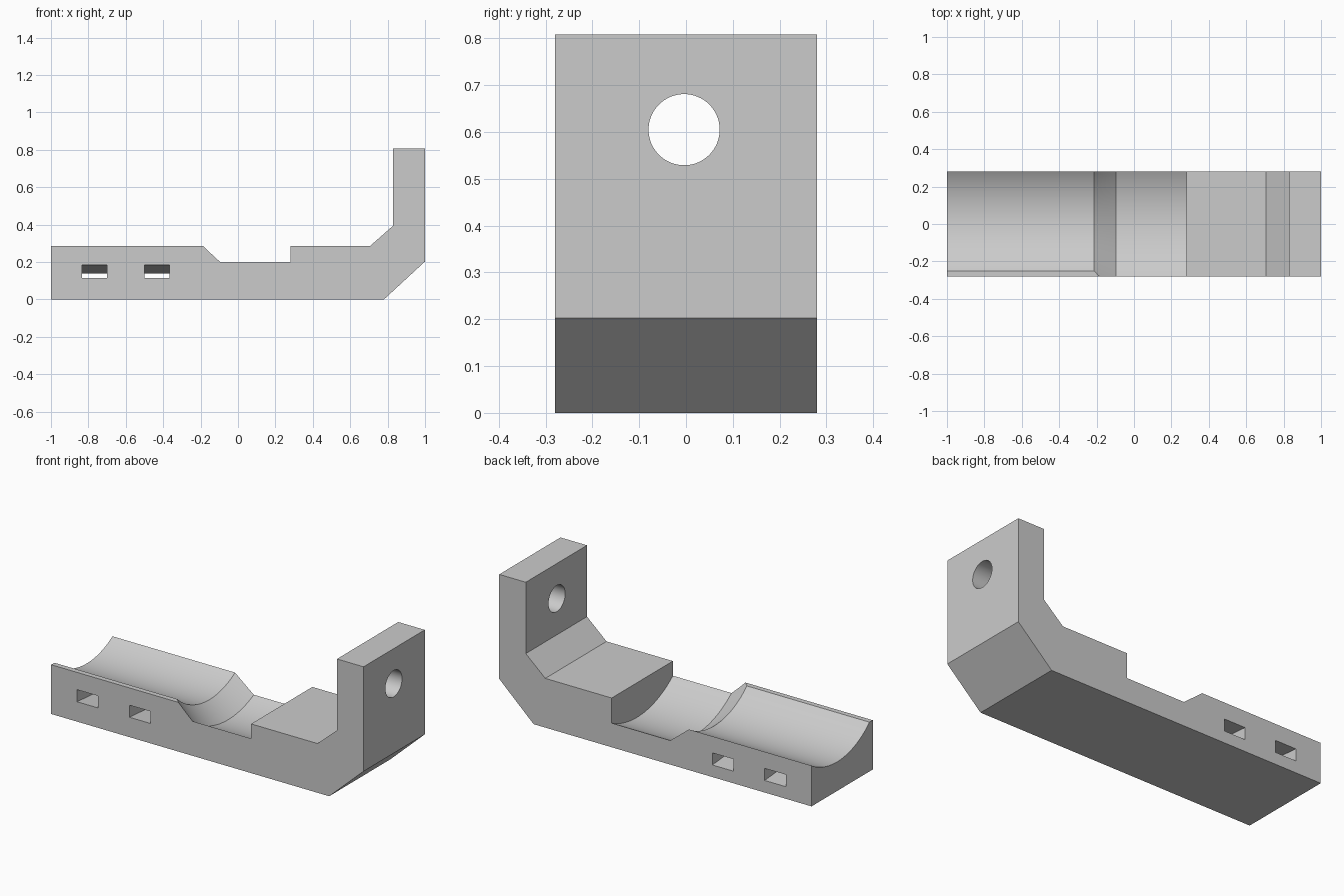
import bpy, bmesh, math
from mathutils import Vector

default = bpy.data.objects.get("Cube")
if default:
    bpy.data.objects.remove(default, do_unlink=True)

HALF = 0.28                  # half depth of the bracket
AXIS_Y, AXIS_Z = 0.047, 0.605  # centre line of the trough

grey = bpy.data.materials.new("light_grey")
grey.use_nodes = True
grey.diffuse_color = (0.6, 0.6, 0.6, 1)
grey.node_tree.nodes["Principled BSDF"].inputs["Base Color"].default_value = (0.6, 0.6, 0.6, 1)


def make_object(name, bm):
    bmesh.ops.recalc_face_normals(bm, faces=bm.faces[:])
    mesh = bpy.data.meshes.new(name)
    bm.to_mesh(mesh)
    bm.free()
    mesh.materials.append(grey)
    obj = bpy.data.objects.new(name, mesh)
    bpy.context.collection.objects.link(obj)
    return obj


def prism(name, points, sweep):
    """Extrude a closed polygon along a vector."""
    bm = bmesh.new()
    face = bm.faces.new([bm.verts.new(p) for p in points])
    out = bmesh.ops.extrude_face_region(bm, geom=[face])
    moved = [g for g in out["geom"] if isinstance(g, bmesh.types.BMVert)]
    bmesh.ops.translate(bm, verts=moved, vec=Vector(sweep))
    return make_object(name, bm)


def turned(name, profile, y, z, segments):
    """Closed solid of stacked rings (x, radius) about an axis along x."""
    bm = bmesh.new()
    angles = [math.tau * i / segments for i in range(segments)]
    rings = [[bm.verts.new((x, y + r * math.cos(a), z + r * math.sin(a))) for a in angles]
             for x, r in profile]
    for a, b in zip(rings, rings[1:]):
        for i in range(segments):
            j = (i + 1) % segments
            bm.faces.new((a[i], a[j], b[j], b[i]))
    bm.faces.new(rings[0])
    bm.faces.new(rings[-1])
    return make_object(name, bm)


# L-shaped body with chamfered corner and upright
outline = [(-1, 0), (0.78, 0), (1, 0.203), (1, 0.808), (0.83, 0.808),
           (0.83, 0.395), (0.705, 0.285), (-1, 0.285)]
body = prism("bracket_body", [(x, -HALF, z) for x, z in outline], (0, 2 * HALF, 0))

# Stepped round trough, joined by a conical step
cutters = [turned("trough_cutter",
                  [(-1.1, 0.4366), (-0.215, 0.4366), (-0.095, 0.5205), (0.28, 0.5205)],
                  AXIS_Y, AXIS_Z, 160)]

# Hole through the upright
cutters.append(turned("hole_cutter", [(0.75, 0.076), (1.1, 0.076)], -0.004, AXIS_Z, 64))

# Two sloping strap slots running front to back
slope = 0.045 / (2 * HALF)
reach = 0.4
for x in (-0.835, -0.5):
    quad = [(x, y, z - slope * (y + HALF))
            for y, z in ((-reach, 0.115), (reach, 0.115), (reach, 0.185), (-reach, 0.185))]
    cutters.append(prism("slot_cutter", quad, (0.135, 0, 0)))

# Cut everything and keep the result as plain mesh
for cutter in cutters:
    cutter.hide_render = True
    mod = body.modifiers.new(cutter.name, "BOOLEAN")
    mod.operation = "DIFFERENCE"
    mod.solver = "EXACT"
    mod.object = cutter
depsgraph = bpy.context.evaluated_depsgraph_get()
result = bpy.data.meshes.new_from_object(body.evaluated_get(depsgraph))
body.modifiers.clear()
body.data = result
for cutter in cutters:
    bpy.data.objects.remove(cutter, do_unlink=True)

# Smooth curved faces, sharp edges
for obj in bpy.context.selected_objects:
    obj.select_set(False)
body.select_set(True)
bpy.context.view_layer.objects.active = body
bpy.ops.object.shade_smooth_by_angle(angle=math.radians(25))
